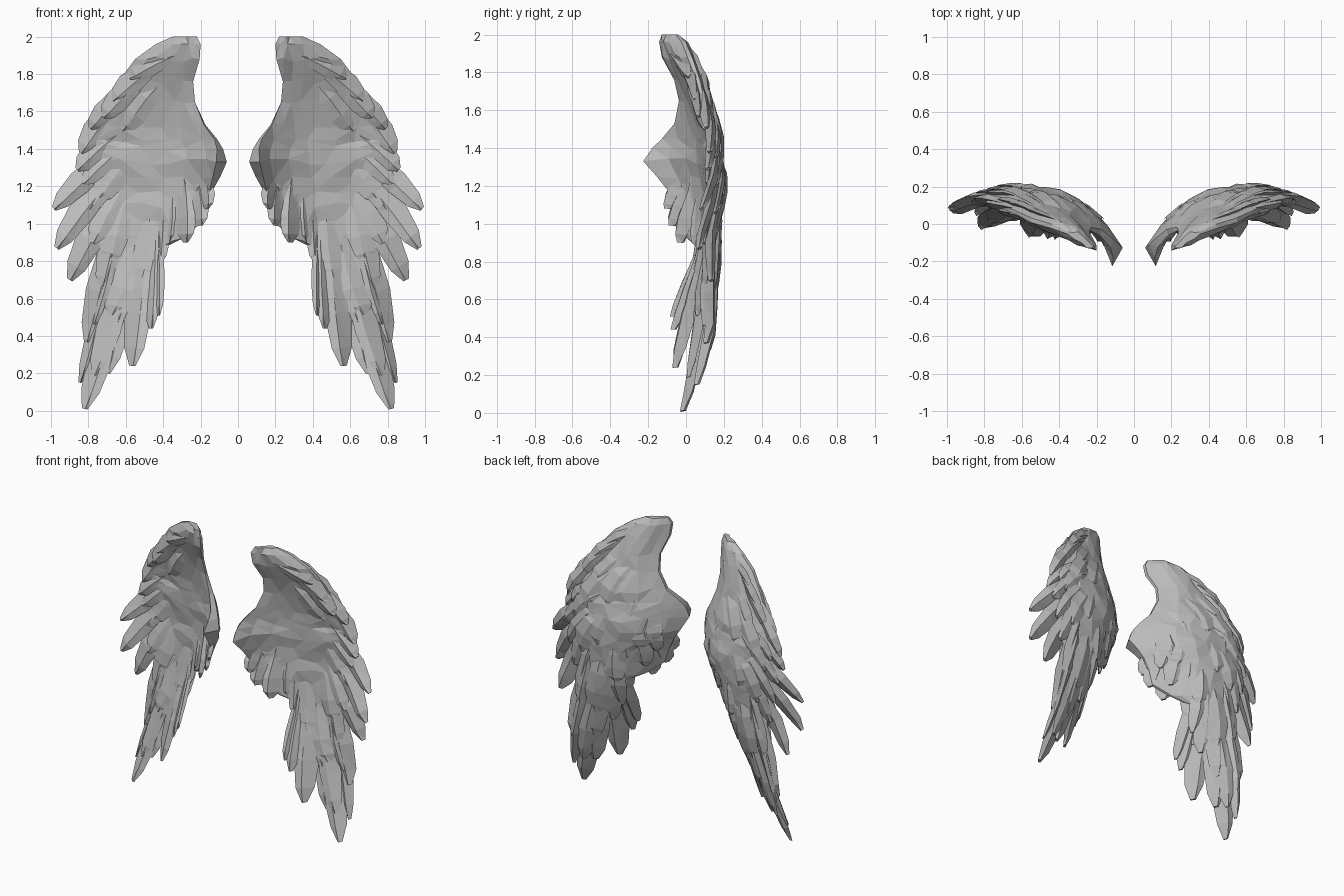
import bpy, bmesh, math, random
from mathutils import Vector

if "Cube" in bpy.data.objects:
    bpy.data.objects.remove(bpy.data.objects["Cube"])

random.seed(4)
grey = bpy.data.materials.new("stone_grey")
grey.diffuse_color = (0.5, 0.5, 0.5, 1)
grey.use_nodes = True
grey.node_tree.nodes["Principled BSDF"].inputs["Base Color"].default_value = grey.diffuse_color

# cupped wing surface: depth across the span plus depth down the height
SPAN = [(0.05, -0.31), (0.1, -0.25), (0.2, -0.145), (0.3, -0.08), (0.42, -0.03), (0.6, 0.003), (0.8, -0.025), (1.0, -0.09)]
HEIGHT = [(0, -0.11), (0.15, -0.05), (0.5, 0.06), (0.8, 0.13), (1.2, 0.17), (1.5, 0.14), (1.75, 0.07), (1.9, 0.02), (2, 0.01)]


def lerp_table(table, v):
    for (a, p), (b, q) in zip(table, table[1:]):
        if v <= b:
            return p + (q - p) * max(0, (v - a) / (b - a))
    return table[-1][1]


def depth(x, z):
    twist = 0.55 * min(1, max(0, (0.9 - z) / 0.45))
    curl = 0.3 * min(1, max(0, (1.25 - z) / 0.3)) * max(0, 0.45 - x)
    return lerp_table(SPAN, x) + lerp_table(HEIGHT, z) + twist * (x - 0.6) - curl


def finish(name, bm):
    bmesh.ops.remove_doubles(bm, verts=bm.verts, dist=0.0001)
    bmesh.ops.triangulate(bm, faces=bm.faces)
    bmesh.ops.recalc_face_normals(bm, faces=bm.faces)
    mesh = bpy.data.meshes.new(name)
    bm.to_mesh(mesh)
    bm.free()
    mesh.materials.append(grey)
    ob = bpy.data.objects.new(name, mesh)
    bpy.context.collection.objects.link(ob)
    mirror = ob.modifiers.new("other_wing", 'MIRROR')
    mirror.use_axis[0] = True


def loft(bm, rings):
    """Bridge closed rings of points and cap both ends."""
    rings = [[bm.verts.new(p) for p in ring] for ring in rings]
    n = len(rings[0])
    for a, b in zip(rings, rings[1:]):
        for i in range(n):
            j = (i + 1) % n
            bm.faces.new((a[i], a[j], b[j], b[i]))
    bm.faces.new(rings[0])
    bm.faces.new(rings[-1][::-1])


def feather(bm, base, tip, width, offset=0.0, bend=0.03, thick=0.03, roll=0.018):
    """Faceted blade lying on the wing surface, rolled like a shingle."""
    base, tip = Vector(base), Vector(tip)
    d = (tip - base).normalized()
    side = Vector((-d.y, d.x))
    rings = []
    for t, w in ((0, 0.4), (0.4, 0.85), (0.7, 1), (0.9, 0.72), (1, 0.22)):
        c = base.lerp(tip, t) + side * bend * math.sin(math.pi * t)
        h = thick * (0.35 + 0.65 * w)
        ring = []
        for s, dy in ((-1, -roll * w), (0.2, h), (1, roll * w), (-0.2, -h)):
            p = c + side * s * w * width / 2
            y = (depth(c.x, c.y) + depth(p.x, p.y)) / 2
            ring.append((p.x, y + offset * min(1, 0.3 + 1.5 * t) + dy, p.y))
        rings.append(ring)
    loft(bm, rings)


# wing body: height, inner edge, outer edge, half thickness, bluntness of the inner edge
ROWS = [(2.0, .22, .35, .025, 0), (1.96, .20, .44, .045, 0), (1.88, .205, .55, .05, 0), (1.76, .24, .64, .04, 0),
        (1.65, .23, .70, .04, 0), (1.53, .175, .74, .045, .01), (1.45, .11, .76, .05, .02), (1.40, .08, .76, .055, .04),
        (1.33, .06, .76, .06, .07), (1.25, .095, .76, .055, .05), (1.18, .135, .76, .05, .02), (1.1, .17, .76, .045, 0),
        (1.0, .20, .74, .04, 0), (.92, .30, .74, .035, 0), (.86, .42, .74, .035, 0), (.6, .48, .70, .025, 0)]
bm = bmesh.new()
COLS = 6
rings = []
for z, x0, x1, h, blunt in ROWS:
    back, front = [], []
    for i in range(COLS + 1):
        u = (i / COLS) ** 1.2
        inner = 0 < i < COLS
        x = x0 + (x1 - x0) * u + (random.uniform(-.025, .025) if 1 < i < COLS and z < 1.9 else 0)
        zz = z + (random.uniform(-.018, .018) if inner and z < 1.95 else 0)
        t = h * (math.sin(math.pi * u) ** 0.5 if inner else 0.25)
        y = depth(x, zz)
        jit = 0.008 if inner else 0
        back.append((x, y + t + random.uniform(-jit, jit), zz))
        if i == 0:  # fold the root forward into a blunt knuckle
            front.append((x + blunt * 0.8, y - t - blunt, zz))
        else:
            front.append((x + (blunt * 0.4 if i == 1 else 0), y - t + random.uniform(-jit, jit), zz))
    rings.append(back + front[::-1])
loft(bm, rings)
finish("wing_body", bm)

# long outer feathers: base, tip, width, bend
FLIGHT = [((.56, 1.76), (.79, 1.51), .11, .01), ((.57, 1.72), (.84, 1.38), .13, .02), ((.55, 1.55), (.86, 1.29), .13, .02),
          ((.50, 1.50), (.985, 1.08), .13, .02), ((.48, 1.45), (.97, .87), .14, .03), ((.48, 1.38), (.90, .70), .15, .03),
          ((.56, 1.25), (.81, .37), .13, .02), ((.62, 1.10), (.845, .15), .08, -.01), ((.54, 1.00), (.82, .01), .14, -.01),
          ((.52, 1.10), (.70, .20), .15, 0), ((.47, 1.20), (.565, .24), .15, 0), ((.44, 1.20), (.465, .44), .10, 0),
          ((.43, 1.10), (.425, .51), .07, 0), ((.40, 1.20), (.42, .79), .10, 0)]
bm = bmesh.new()
for i, (b, t, w, bend) in enumerate(FLIGHT):
    feather(bm, b, t, w, -0.012 if i > 9 else 0.012 * (i % 2), bend)
finish("flight_feathers", bm)

# short feathers below the root
INNER = [((.37, 1.35), (.37, .895), .11, -.01), ((.31, 1.35), (.28, .90), .12, -.01),
         ((.25, 1.35), (.20, .99), .11, -.01), ((.20, 1.32), (.165, 1.08), .09, -.01)]
bm = bmesh.new()
for i, (b, t, w, bend) in enumerate(INNER):
    feather(bm, b, t, w, -0.012 - 0.012 * (i % 2), bend, 0.036)
finish("root_feathers", bm)

# shorter overlapping layers on both faces of the wing
LAYERS = {"back_coverts": (1, 2, 0.028), "front_coverts": (-1, 3, 0.02)}
for name, (sign, first, lift) in LAYERS.items():
    bm = bmesh.new()
    for k, (reach, scale) in enumerate(((0.74, 0.95), (0.48, 1.25))):
        for b, t, w, bend in FLIGHT[first + k:12:1 + k] + INNER[k:3]:
            b, t = Vector(b), Vector(t)
            end = b.lerp(t, reach + random.uniform(-.08, .08))
            feather(bm, b, end, w * scale, sign * (lift + 0.008 * k), bend, 0.022, 0.014)
    finish(name, bm)

# broad feathers fanning over the shoulder on the back
SHOULDER = [((.34, 1.74), (.50, 1.40), .20), ((.46, 1.68), (.68, 1.34), .20), ((.28, 1.58), (.34, 1.22), .18),
            ((.20, 1.46), (.24, 1.16), .14), ((.42, 1.50), (.56, 1.12), .20)]
bm = bmesh.new()
for b, t, w in SHOULDER:
    feather(bm, b, t, w, 0.032, 0.015, 0.026, 0.016)
finish("shoulder_feathers", bm)

# feathers folded along the top leading edge
ARM = [((.27, 1.93), (.58, 1.78), .12), ((.38, 1.89), (.67, 1.66), .13),
       ((.46, 1.82), (.72, 1.57), .13), ((.40, 1.78), (.62, 1.50), .16)]
bm = bmesh.new()
for b, t, w in ARM:
    feather(bm, b, t, w, 0.025, 0.015, 0.024)
    feather(bm, b, t, w, -0.035, 0.015, 0.028)
finish("leading_edge_feathers", bm)
